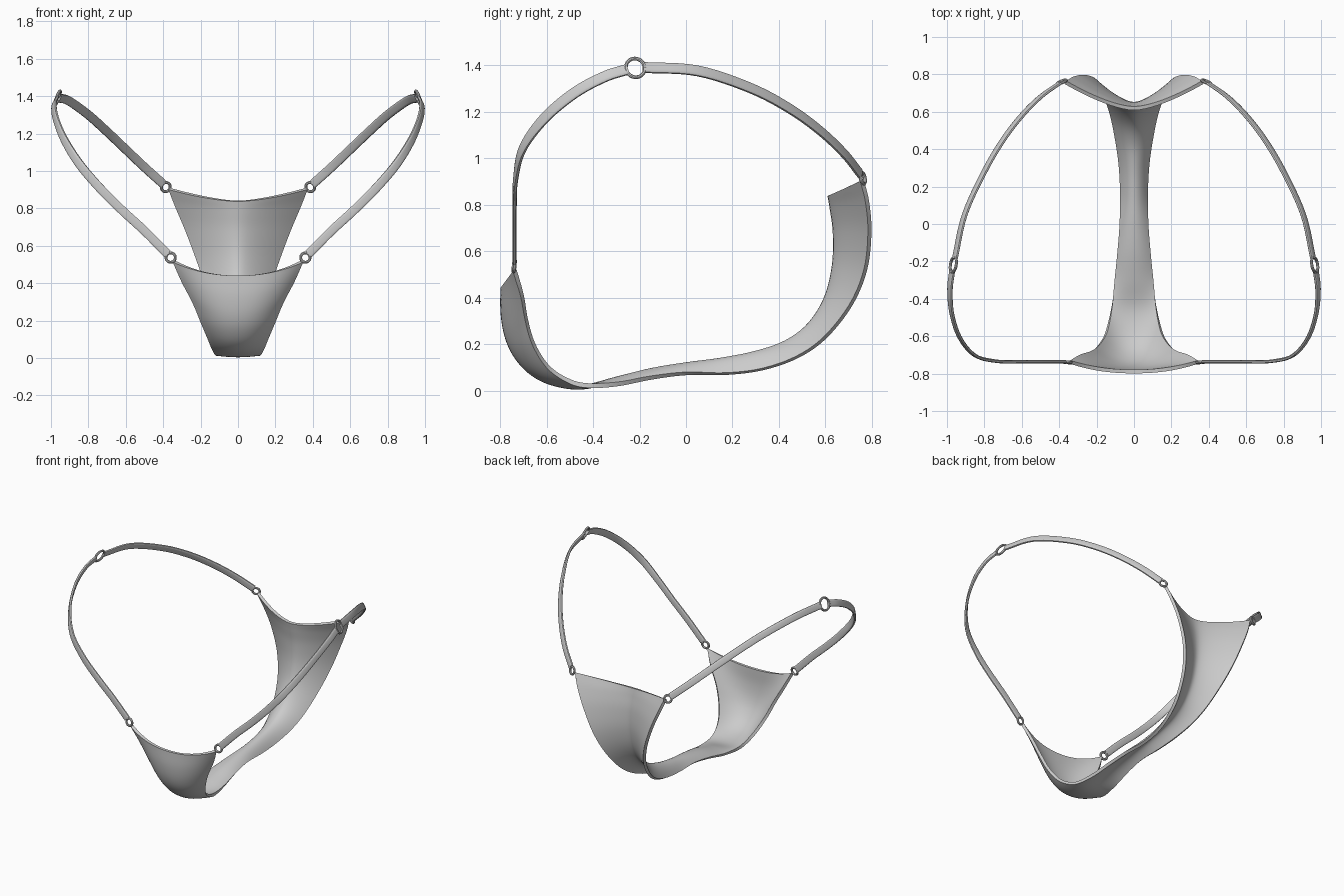
import bpy, bmesh, math
from mathutils import Vector

if "Cube" in bpy.data.objects:
    bpy.data.objects.remove(bpy.data.objects["Cube"])

grey = bpy.data.materials.new("soft grey")
grey.diffuse_color = (0.6, 0.6, 0.6, 1)
grey.use_nodes = True
grey.node_tree.nodes["Principled BSDF"].inputs["Base Color"].default_value = grey.diffuse_color


def spline(keys, steps):
    """Catmull-Rom through rows of any length."""
    k = [tuple(2 * a - b for a, b in zip(keys[0], keys[1]))] + list(keys)
    k.append(tuple(2 * a - b for a, b in zip(keys[-1], keys[-2])))
    out = []
    for i in range(1, len(k) - 2):
        for s in range(steps):
            t = s / steps
            out.append([0.5 * (2 * b + (c - a) * t + (2 * a - 5 * b + 4 * c - d) * t * t
                               + (3 * b - a - 3 * c + d) * t ** 3)
                        for a, b, c, d in zip(*k[i - 1:i + 3])])
    out.append(list(keys[-1]))
    return out


def finish(name, bm, mirror=False, thickness=0):
    bmesh.ops.recalc_face_normals(bm, faces=bm.faces)
    me = bpy.data.meshes.new(name)
    bm.to_mesh(me)
    bm.free()
    me.materials.append(grey)
    ob = bpy.data.objects.new(name, me)
    bpy.context.collection.objects.link(ob)
    bpy.ops.object.select_all(action='DESELECT')
    ob.select_set(True)
    bpy.context.view_layer.objects.active = ob
    if thickness:
        mod = ob.modifiers.new("thickness", 'SOLIDIFY')
        mod.thickness = thickness
        mod.offset = 0
        mod.use_even_offset = True
        bpy.ops.object.modifier_apply(modifier=mod.name)
    if mirror:
        mod = ob.modifiers.new("mirror", 'MIRROR')
        mod.use_mirror_merge = False
        bpy.ops.object.modifier_apply(modifier=mod.name)
    bpy.ops.object.shade_smooth_by_angle(angle=math.radians(40))


def sweep(name, pts, normals, half_w, half_t, power=1.0, closed=False, sides=12):
    """Rounded band along a path, mirrored to the other side."""
    bm = bmesh.new()
    n = len(pts)
    rings = []
    for i, p in enumerate(pts):
        nxt = pts[(i + 1) % n] if closed else pts[min(i + 1, n - 1)]
        prv = pts[i - 1] if closed else pts[max(i - 1, 0)]
        tan = (nxt - prv).normalized()
        nor = (normals[i] - tan * normals[i].dot(tan)).normalized()
        side = tan.cross(nor)
        ring = []
        for j in range(sides):
            a = 2 * math.pi * (j + 0.5) / sides
            c, s = math.cos(a), math.sin(a)
            ring.append(bm.verts.new(p + side * half_w * math.copysign(abs(c) ** power, c)
                                     + nor * half_t * math.copysign(abs(s) ** power, s)))
        rings.append(ring)
    for i in range(n if closed else n - 1):
        a, b = rings[i], rings[(i + 1) % n]
        for j in range(sides):
            k = (j + 1) % sides
            bm.faces.new((a[j], a[k], b[k], b[j]))
    if not closed:
        bm.faces.new(rings[0])
        bm.faces.new(rings[-1])
    finish(name, bm, mirror=True)


def ring(name, centre, normal, radius, minor, stretch=1.0):
    nor = Vector(normal).normalized()
    u = nor.cross(Vector((0, 0, 1))).normalized()
    v = nor.cross(u)
    pts = [Vector(centre) + u * radius * math.cos(a) + v * radius * stretch * math.sin(a)
           for a in (2 * math.pi * i / 32 for i in range(32))]
    sweep(name, pts, [nor] * 32, minor, minor, closed=True, sides=8)


# Fabric panel: centre y, centre z, edge y, edge z, half width, section power
stations = [
    (-.789, .44, -.737, .518, .345, 2.2), (-.788, .33, -.705, .41, .295, 2.2),
    (-.77, .23, -.685, .30, .237, 2.2), (-.733, .15, -.655, .20, .195, 2.2),
    (-.67, .08, -.60, .11, .157, 2.2), (-.58, .033, -.53, .055, .135, 2.1),
    (-.45, .014, -.44, .023, .118, 2), (-.30, .05, -.30, .027, .10, 2),
    (-.15, .087, -.15, .055, .083, 2), (0, .112, 0, .073, .07, 2),
    (.15, .132, .17, .072, .066, 2), (.30, .162, .33, .092, .075, 1.9),
    (.43, .208, .48, .145, .098, 1.8), (.53, .285, .60, .23, .125, 1.6),
    (.60, .40, .71, .37, .165, 1.5), (.632, .54, .772, .52, .215, 1.4),
    (.635, .68, .79, .68, .275, 1.4), (.622, .78, .78, .81, .33, 1.4),
    (.614, .837, .757, .905, .367, 1.5)]
bm = bmesh.new()
grid = []
for cy, cz, ey, ez, w, p in spline(stations, 5):
    row = []
    for j in range(-12, 13):
        u = j / 12
        g = (u * u + 0.01) ** (p / 2) / 1.01 ** (p / 2)
        row.append(bm.verts.new((w * u, cy + (ey - cy) * g, cz + (ez - cz) * g)))
    grid.append(row)
for a, b in zip(grid, grid[1:]):
    for j in range(24):
        bm.faces.new((a[j], a[j + 1], b[j + 1], b[j]))
finish("fabric_panel", bm, thickness=0.02)

# Straps: position followed by the outward direction of the band
front_strap = [
    (.378, -.737, .557, 0, -1, 0), (.50, -.737, .68, 0, -1, 0),
    (.62, -.737, .79, 0, -1, 0), (.74, -.733, .91, .15, -1, 0),
    (.85, -.703, 1.04, .45, -.9, 0), (.93, -.61, 1.17, .75, -.6, .1),
    (.974, -.48, 1.28, .9, -.3, .2), (.984, -.35, 1.35, .9, -.1, .35),
    (.972, -.25, 1.382, .85, 0, .4)]
back_strap = [
    (.958, -.185, 1.39, .85, 0, .4), (.905, .05, 1.375, .85, .15, .4),
    (.80, .28, 1.30, .75, .4, .4), (.70, .45, 1.21, .65, .6, .35),
    (.60, .58, 1.115, .55, .7, .3), (.50, .68, 1.02, .45, .8, .2),
    (.402, .75, .932, .4, .9, .1)]
for name, keys in (("front_strap", front_strap), ("back_strap", back_strap)):
    rows = spline(keys, 6)
    sweep(name, [Vector(r[:3]) for r in rows], [Vector(r[3:]) for r in rows],
          0.024, 0.009, power=0.5)

# Connecting rings
ring("side_ring", (.966, -.218, 1.388), (.9, .15, .35), 0.041, 0.008, 1.05)
ring("front_ring", (.36, -.739, .537), (0.1, -1, 0.1), 0.025, 0.008)
ring("back_ring", (.386, .76, .914), (.35, .9, .2), 0.025, 0.008)
